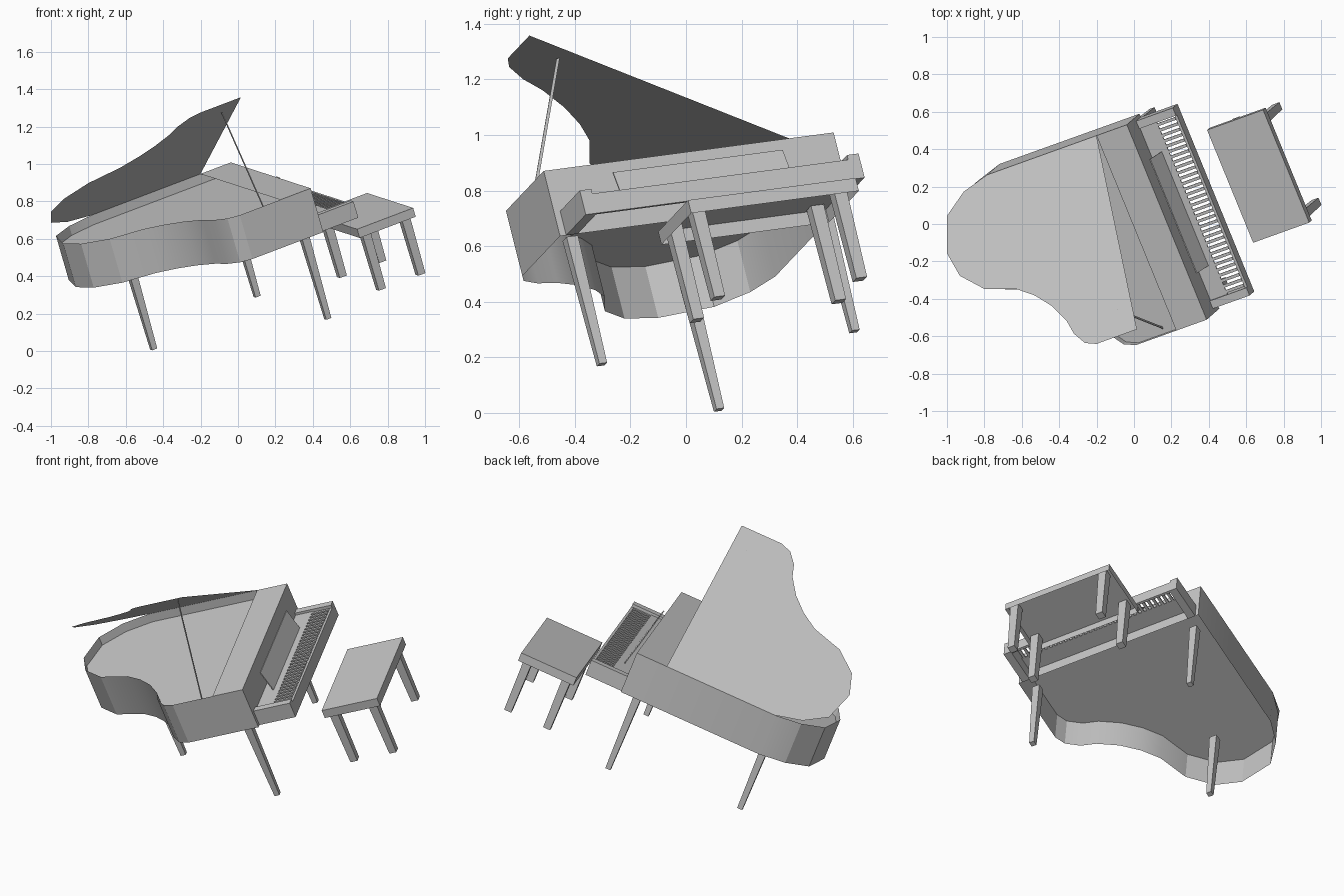
import bpy
from math import radians
from mathutils import Matrix, Vector

cube = bpy.data.objects.get("Cube")
if cube:
    bpy.data.objects.remove(cube)

# Tilted frame: local x runs tail to keyboard, y along the keys, z up the case
vx = Vector((0.886, 0.318, 0.336)).normalized()
vy = Vector((-0.376, 0.919, 0.122))
vy = (vy - vx * vy.dot(vx)).normalized()
FRAME = Matrix((vx, vy, vx.cross(vy))).transposed().to_4x4()

grey = bpy.data.materials.new("grey")
grey.use_nodes = True
grey.diffuse_color = (0.56, 0.56, 0.56, 1)
grey.node_tree.nodes["Principled BSDF"].inputs["Base Color"].default_value = grey.diffuse_color


def make(name, verts, faces, matrix=FRAME):
    mesh = bpy.data.meshes.new(name)
    mesh.from_pydata([tuple(v) for v in verts], [], faces)
    mesh.materials.append(grey)
    obj = bpy.data.objects.new(name, mesh)
    bpy.context.collection.objects.link(obj)
    obj.matrix_world = matrix
    return obj


# Six sides, the bottom one first
BOX = [(0, 3, 2, 1), (4, 5, 6, 7), (0, 1, 5, 4), (1, 2, 6, 5), (2, 3, 7, 6), (3, 0, 4, 7)]


def loft(name, low, high, faces=BOX):
    return make(name, low + high, faces)


def box(name, x, y, z, faces=BOX):
    ring = [(x[0], y[0]), (x[1], y[0]), (x[1], y[1]), (x[0], y[1])]
    return loft(name, [(*p, z[0]) for p in ring], [(*p, z[1]) for p in ring], faces)


def section(x, y, z, wide, deep):
    w, d = wide / 2, deep / 2
    return [(x - w, y - d, z), (x + w, y - d, z), (x + w, y + d, z), (x - w, y + d, z)]


# Shared outline of body and lid, from the treble corner round the tail
FRONT, FLAP, TREBLE, BASS = 0.474, 0.291, -0.51, 0.625
BOTTOM, BOARD, TOP = 0.577, 0.775, 0.828
curve = [(0.047, TREBLE), (-0.016, -0.483), (-0.068, -0.41), (-0.094, -0.324), (-0.161, -0.214),
         (-0.243, -0.125), (-0.34, -0.053), (-0.518, 0.009), (-0.64, 0.128), (-0.686, 0.276),
         (-0.642, 0.48), (-0.52, 0.579), (-0.37, BASS)]


def outline(front):
    return [(front, BASS)] + curve[::-1] + [(front, TREBLE)]


# Body: thin rim wall, open above and below
ring = outline(FRONT)
n = len(ring)
walls = [(i, (i + 1) % n, (i + 1) % n + n, i + n) for i in range(n)]
body = make("body_rim", [(*p, BOTTOM) for p in ring] + [(*p, TOP) for p in ring], walls)
bpy.context.view_layer.objects.active = body
body.select_set(True)
bpy.ops.object.shade_smooth_by_angle(angle=radians(20))
body.select_set(False)

# Recessed soundboard and fixed front flap above it
make("soundboard", [(*p, BOARD) for p in ring], [tuple(range(n))])
make("front_flap", [(FLAP, TREBLE, TOP), (FRONT, TREBLE, TOP), (FRONT, BASS, TOP), (FLAP, BASS, TOP)],
     [(0, 1, 2, 3)])

# Lid: same outline swung open on the straight side
hinge = Vector((0, BASS, TOP))
swing = Matrix.Translation(hinge) @ Matrix.Rotation(radians(-30), 4, 'X') @ Matrix.Translation(-hinge)
make("lid", [(*p, TOP) for p in outline(FLAP)], [tuple(range(n))], FRAME @ swing)

# Flat prop rod
loft("prop_rod", section(0.205, -0.477, BOARD, 0.004, 0.012), section(0.205, -0.235, 1.322, 0.004, 0.012))

# Keyboard housing: cheeks, slip and shelf, open underneath
KEY_END, K0, K1, CHEEK = 0.695, -0.486, 0.606, 0.045
SHELF, KEY_TOP = 0.575, 0.656
box("treble_cheek", (FRONT, KEY_END), (K0, K0 + CHEEK), (BOTTOM, 0.67))
box("bass_cheek", (FRONT, KEY_END), (K1 - CHEEK, K1), (BOTTOM, 0.67))
box("key_slip", (KEY_END - 0.014, KEY_END), (K0 + CHEEK, K1 - CHEEK), (BOTTOM, 0.652))
box("key_shelf", (FRONT, SHELF), (K0 + CHEEK, K1 - CHEEK), (KEY_TOP - 0.008, KEY_TOP))

# Keys: thin spaced bars with gaps between
KEYS = 32
pitch = (K1 - K0 - 2 * CHEEK) / KEYS
for i in range(KEYS):
    y = K0 + CHEEK + pitch * (i + 0.5)
    box("key", (SHELF, KEY_END - 0.014), (y - pitch * 0.25, y + pitch * 0.25), (KEY_TOP - 0.008, KEY_TOP))

# Music desk leaning back towards the body
loft("music_desk", section(0.535, 0.07, KEY_TOP, 0.006, 0.664), section(0.503, 0.07, 0.779, 0.006, 0.664))

# Body legs
for name, x, y in (("treble_leg", 0.388, -0.437), ("bass_leg", 0.382, 0.554), ("tail_leg", -0.358, 0.28)):
    loft(name, section(x, y, 0.104, 0.03, 0.03), section(x, y, 0.59, 0.045, 0.045))

# Bench: seat with a hollow skirt on four legs
SEAT = 0.46
box("bench_seat", (0.752, 1.09), (-0.252, 0.404), (0.41, SEAT), BOX[1:])
for x in (0.802, 1.04):
    for y in (-0.211, 0.345):
        loft("bench_leg", section(x, y, 0.095, 0.042, 0.042), section(x, y, SEAT - 0.002, 0.05, 0.05))
